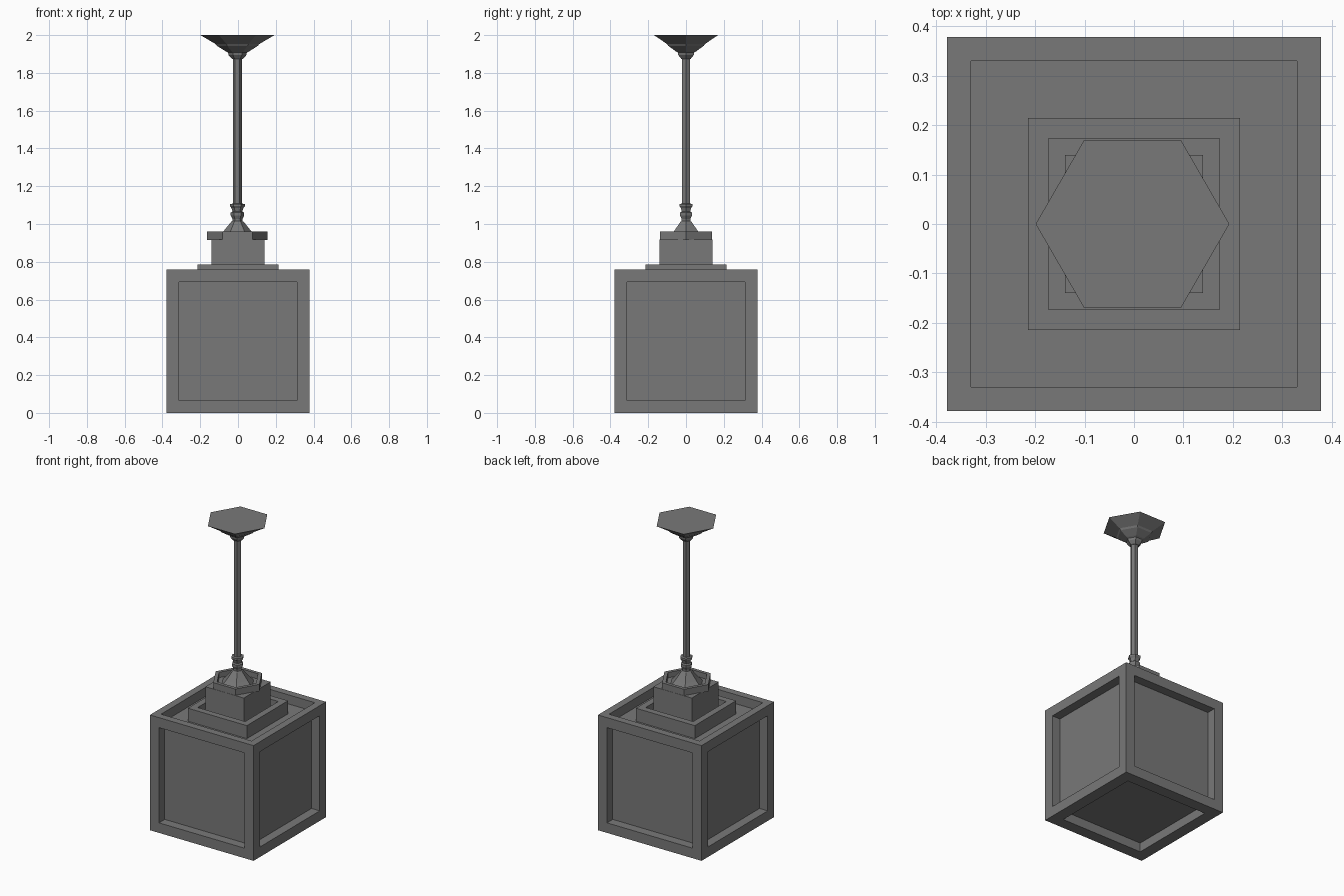
import bpy, bmesh, math
from mathutils import Matrix, Vector

if "Cube" in bpy.data.objects:
    bpy.data.objects.remove(bpy.data.objects["Cube"], do_unlink=True)

GREY = (0.19, 0.19, 0.19, 1)
metal = bpy.data.materials.new("dark_grey_metal")
metal.use_nodes = True
metal.diffuse_color = GREY
metal.node_tree.nodes["Principled BSDF"].inputs["Base Color"].default_value = GREY

AXIS_X = -0.003  # centre of the hanging fittings


def finish(name, bm):
    bmesh.ops.recalc_face_normals(bm, faces=bm.faces[:])
    mesh = bpy.data.meshes.new(name)
    bm.to_mesh(mesh)
    bm.free()
    mesh.materials.append(metal)
    obj = bpy.data.objects.new(name, mesh)
    bpy.context.collection.objects.link(obj)
    return obj


def sink(bm, face, border, depth):
    """Leave a flat border round a face and push its middle straight in."""
    face.normal_update()
    inward = face.normal * -depth
    bmesh.ops.inset_individual(bm, faces=[face], thickness=border, use_even_offset=True)
    panel = bmesh.ops.extrude_discrete_faces(bm, faces=[face])["faces"][0]
    bmesh.ops.translate(bm, verts=panel.verts[:], vec=inward)


def box(half, z0, z1):
    bm = bmesh.new()
    fit = Matrix.Translation((0, 0, (z0 + z1) / 2)) @ Matrix.Diagonal((2 * half, 2 * half, z1 - z0, 1))
    bmesh.ops.create_cube(bm, size=1, matrix=fit)
    bm.normal_update()
    return bm


def hex_lathe(name, profile):
    """Turn a radius and height profile into a closed six-sided solid."""
    bm = bmesh.new()
    rings = []
    for r, z in profile:
        corners = [k * math.pi / 3 for k in range(6)]
        rings.append([bm.verts.new((AXIS_X + r * math.cos(a), r * math.sin(a), z)) for a in corners])
    for low, high in zip(rings, rings[1:]):
        for k in range(6):
            n = (k + 1) % 6
            bm.faces.new((low[k], low[n], high[n], high[k]))
    bm.faces.new(rings[0][::-1])
    bm.faces.new(rings[-1])
    return finish(name, bm)


# Cube lantern body with a sunken panel on every side
body = box(0.378, 0, 0.76)
for face in body.faces[:]:
    nz = face.normal.z
    border = 0.048 if nz > 0.5 else 0.077 if nz < -0.5 else 0.066
    sink(body, face, border, 0.06)
finish("lantern_body", body)

# Square tier with a sunken top, and the block standing in it
tier = box(0.215, 0.695, 0.786)
sink(tier, max(tier.faces, key=lambda f: f.normal.z), 0.042, 0.045)
finish("square_tier", tier)
finish("square_block", box(0.14, 0.735, 0.919))

# Six-sided dish on the block
dish = bmesh.new()
bmesh.ops.create_cone(dish, cap_ends=True, segments=6, radius1=0.16, radius2=0.16, depth=0.045,
                      matrix=Matrix.Translation((AXIS_X, 0, 0.9385)) @ Matrix.Rotation(math.pi / 6, 4, "Z"))
dish.normal_update()
# Turn the corners onto the x axis if needed
if abs(max(v.co.x for v in dish.verts) - AXIS_X - 0.16) > 0.005:
    bmesh.ops.rotate(dish, verts=dish.verts[:], cent=Vector((AXIS_X, 0, 0)),
                     matrix=Matrix.Rotation(math.pi / 6, 3, "Z"))
    dish.normal_update()
sink(dish, max(dish.faces, key=lambda f: f.normal.z), 0.022, 0.035)
finish("hexagonal_dish", dish)

# Cone, collars and hanging rod
hex_lathe("rod_cone", [(0.108, 0.924), (0.075, 0.96), (0.033, 1.012), (0.027, 1.015), (0.027, 1.03)])
hex_lathe("hanging_rod", [(0.024, 1.0), (0.024, 1.89)])
hex_lathe("lower_collar", [(0.026, 1.025), (0.036, 1.045), (0.036, 1.06), (0.026, 1.066)])
hex_lathe("upper_collar", [(0.026, 1.066), (0.032, 1.085), (0.04, 1.095), (0.04, 1.105), (0.026, 1.108)])

# Ceiling canopy
hex_lathe("ceiling_canopy", [(0.028, 1.873), (0.047, 1.894), (0.05, 1.908), (0.062, 1.914),
                             (0.108, 1.943), (0.116, 1.953), (0.196, 2.0)])
